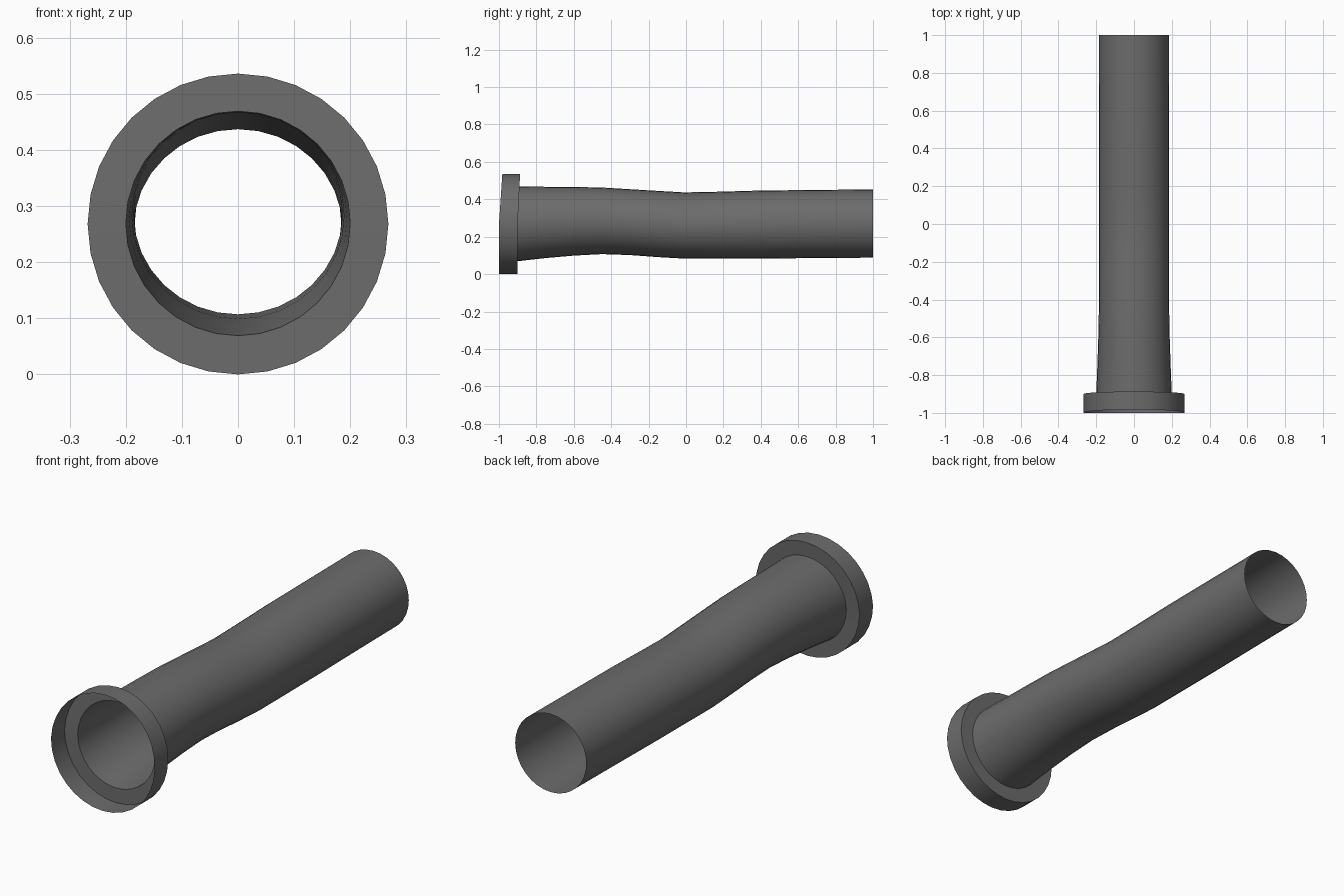
import bpy, bmesh, math

if "Cube" in bpy.data.objects:
    bpy.data.objects.remove(bpy.data.objects["Cube"])

N = 32          # sides of every ring
CZ = 0.268      # flange centre height

grey = bpy.data.materials.new("dark grey")
grey.diffuse_color = (0.15, 0.15, 0.15, 1)
grey.use_nodes = True
grey.node_tree.nodes["Principled BSDF"].inputs["Base Color"].default_value = grey.diffuse_color


def ring(bm, y, cz, rx, rz, lean=0.0):
    """Ring of vertices round the y axis; lean pushes its upper half back."""
    verts = []
    for i in range(N):
        a = 2 * math.pi * i / N
        up = max(0.0, math.cos(a)) * rz / 0.268
        verts.append(bm.verts.new((rx * math.sin(a), y + lean * up,
                                   cz + rz * math.cos(a))))
    return verts


def loft(name, rings):
    """Open, single-walled skin through a list of rings."""
    bm = bmesh.new()
    loops = [ring(bm, *r) for r in rings]
    for a, b in zip(loops, loops[1:]):
        for i in range(N):
            j = (i + 1) % N
            bm.faces.new((a[i], a[j], b[j], b[i]))
    bmesh.ops.recalc_face_normals(bm, faces=bm.faces)
    me = bpy.data.meshes.new(name)
    bm.to_mesh(me)
    bm.free()
    me.materials.append(grey)
    ob = bpy.data.objects.new(name, me)
    bpy.context.collection.objects.link(ob)
    bpy.ops.object.select_all(action='DESELECT')
    ob.select_set(True)
    bpy.context.view_layer.objects.active = ob
    bpy.ops.object.shade_smooth_by_angle(angle=math.radians(40))
    return ob


# Collar: rim open at the front, with a flat ring closing its back
loft("collar", [
    (-1.0, CZ, 0.268, 0.268, 0.018),
    (-0.9, CZ, 0.268, 0.268, 0.013),
    (-0.9, CZ + 0.001, 0.2, 0.2, 0.013),
])

# Pipe: y, bottom z, top z, half width
profile = [
    (-0.9, 0.069, 0.469, 0.200),
    (-0.75, 0.086, 0.467, 0.194),
    (-0.60, 0.099, 0.466, 0.189),
    (-0.45, 0.107, 0.463, 0.186),
    (-0.30, 0.102, 0.454, 0.186),
    (-0.15, 0.091, 0.445, 0.186),
    (-0.01, 0.083, 0.437, 0.186),
    (0.15, 0.083, 0.440, 0.186),
    (0.40, 0.083, 0.447, 0.186),
    (0.70, 0.086, 0.450, 0.185),
    (1.0, 0.088, 0.453, 0.184),
]
loft("pipe", [(y, (b + t) / 2, w, (t - b) / 2, 0.013 if y == -0.9 else 0.0)
              for y, b, t, w in profile])
